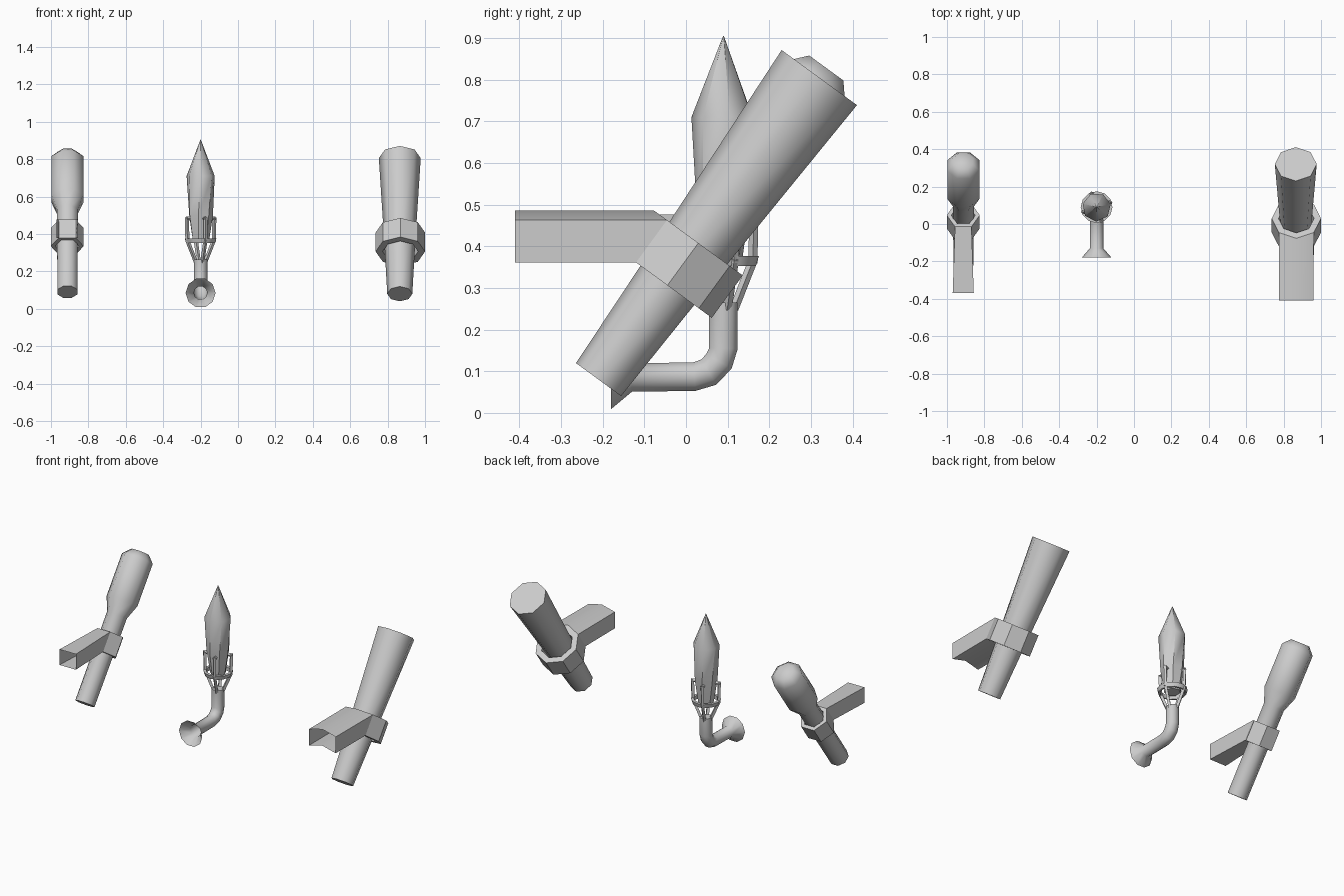
import bpy, bmesh, math
from mathutils import Vector, Matrix

if "Cube" in bpy.data.objects:
    bpy.data.objects.remove(bpy.data.objects["Cube"])

AXIS = Vector((0, 0.59, 0.807)).normalized()
X = Vector((1, 0, 0))
FRONT = AXIS.cross(X) * -1            # faces the wall side and up
if FRONT.y > 0:
    FRONT = -FRONT


def finish(name, bm, angle=50):
    bmesh.ops.recalc_face_normals(bm, faces=bm.faces)
    me = bpy.data.meshes.new(name)
    bm.to_mesh(me)
    bm.free()
    ob = bpy.data.objects.new(name, me)
    bpy.context.collection.objects.link(ob)
    bpy.ops.object.select_all(action='DESELECT')
    ob.select_set(True)
    bpy.context.view_layer.objects.active = ob
    bpy.ops.object.shade_smooth_by_angle(angle=math.radians(angle))
    return ob


def skin(bm, rings, cap_start=False, cap_end=False, loop=False):
    """Bridge rings of points with quads."""
    vs = [[bm.verts.new(p) for p in r] for r in rings]
    n = len(vs[0])
    pairs = list(zip(vs, vs[1:])) + ([(vs[-1], vs[0])] if loop else [])
    for a, b in pairs:
        for i in range(n):
            j = (i + 1) % n
            bm.faces.new((a[i], a[j], b[j], b[i]))
    if cap_start:
        bm.faces.new(vs[0])
    if cap_end:
        bm.faces.new(vs[-1])


def circle(c, u, v, r, n, phase=0.0):
    out = []
    for i in range(n):
        a = 2 * math.pi * i / n + phase
        out.append(Vector(c) + (u * math.cos(a) + v * math.sin(a)) * r)
    return out


def on_axis(x, z):
    t = (z - 0.08) / AXIS.z
    return Vector((x, -0.21, 0.08)) + AXIS * t


def tilted(x, z, r, n, phase):
    return circle(on_axis(x, z), FRONT, X, r, n, phase)


def torch(name, x, profile, phase):
    bm = bmesh.new()
    skin(bm, [tilted(x, z, r, 8, phase) for z, r in profile], True, True)
    finish(name, bm)


def holder(name, x, z, r_out, r_in, half, n, phase, arm_ids, y_end, flare):
    # Tilted collar around the torch
    dz = half * AXIS.z
    bm = bmesh.new()
    lo, hi = (tilted(x, z + s * dz, r_out, n, phase) for s in (-1, 1))
    li, hi_in = (tilted(x, z + s * dz, r_in, n, phase) for s in (-1, 1))
    skin(bm, [lo, hi, hi_in, li], loop=True)
    finish(name + "_collar", bm, 35)
    # Open-ended arm drawn out of the front of the collar
    section = [lo[i] for i in arm_ids] + [hi[i] for i in reversed(arm_ids)]
    end = [Vector((x + (p.x - x) * flare, y_end, p.z)) for p in section]
    bm = bmesh.new()
    skin(bm, [section, end])
    finish(name + "_arm", bm, 35)


def bar(bm, points, r, n=4):
    """Straight-segment bar through points."""
    for a, b in zip(points, points[1:]):
        d = (b - a).normalized()
        u = d.orthogonal().normalized()
        v = d.cross(u)
        skin(bm, [circle(a - d * r * .5, u, v, r, n, .785),
                  circle(b + d * r * .5, u, v, r, n, .785)], True, True)


# Large flared torch and its holder
torch("flared_torch", 0.865, [(0.08, 0.067), (0.36, 0.083), (0.805, 0.112)], 0)
holder("flared_torch", 0.868, 0.357, 0.132, 0.095, 0.063, 8, 0, [-1, 0, 1], -0.41, 0.98)

# Slim torch with wrapped head
torch("slim_torch", -0.912,
      [(0.09, 0.058), (0.52, 0.06), (0.59, 0.093), (0.795, 0.093), (0.828, 0.055)],
      math.pi / 8)
holder("slim_torch", -0.913, 0.383, 0.088, 0.064, 0.06, 6, math.pi / 6, [-1, 0], -0.37, 1.28)

# Wall sconce: flange and bent pipe swept along the path
cx, cy = -0.2, 0.09
path = [(-0.18, 0.085, 0.08, 0), (-0.13, 0.085, 0.036, 0), (0.02, 0.087, 0.036, 5),
        (0.055, 0.098, 0.037, 30), (0.079, 0.124, 0.037, 60), (0.09, 0.155, 0.036, 88),
        (0.09, 0.265, 0.036, 90)]
bm = bmesh.new()
rings = []
for y, z, r, deg in path:
    a = math.radians(deg)
    rings.append(circle((cx, y, z), X, Vector((0, -math.sin(a), math.cos(a))), r, 10))
skin(bm, rings, False, True)
finish("sconce_pipe", bm)

# Sconce basket: hoop, slanted struts and hooked posts
Y, Z = Vector((0, 1, 0)), Vector((0, 0, 1))
bm = bmesh.new()
skin(bm, [circle((cx, cy, 0.365 + h), X, Y, r, 12)
          for r, h in ((0.085, 0.012), (0.068, 0.012), (0.068, -0.012), (0.078, -0.012))],
     loop=True)
finish("basket_hoop", bm, 35)
bm = bmesh.new()
for k in range(4):
    a = math.radians(20 + 90 * k)
    d = X * math.cos(a) + Y * math.sin(a)
    c = Vector((cx, cy, 0))
    bar(bm, [c + d * 0.029 + Z * 0.255, c + d * 0.075 + Z * 0.365,
             c + d * 0.078 + Z * 0.482, c + d * 0.045 + Z * 0.482], 0.011)
finish("basket_bars", bm, 35)

# Pointed flame
bm = bmesh.new()
skin(bm, [circle((cx, cy, z), X, Y, r, 7, t)
          for z, r, t in ((0.36, 0.045, 0), (0.5, 0.066, 0.05), (0.71, 0.077, 0.2),
                          (0.905, 0.001, 0.2))], True, True)
finish("flame", bm)
